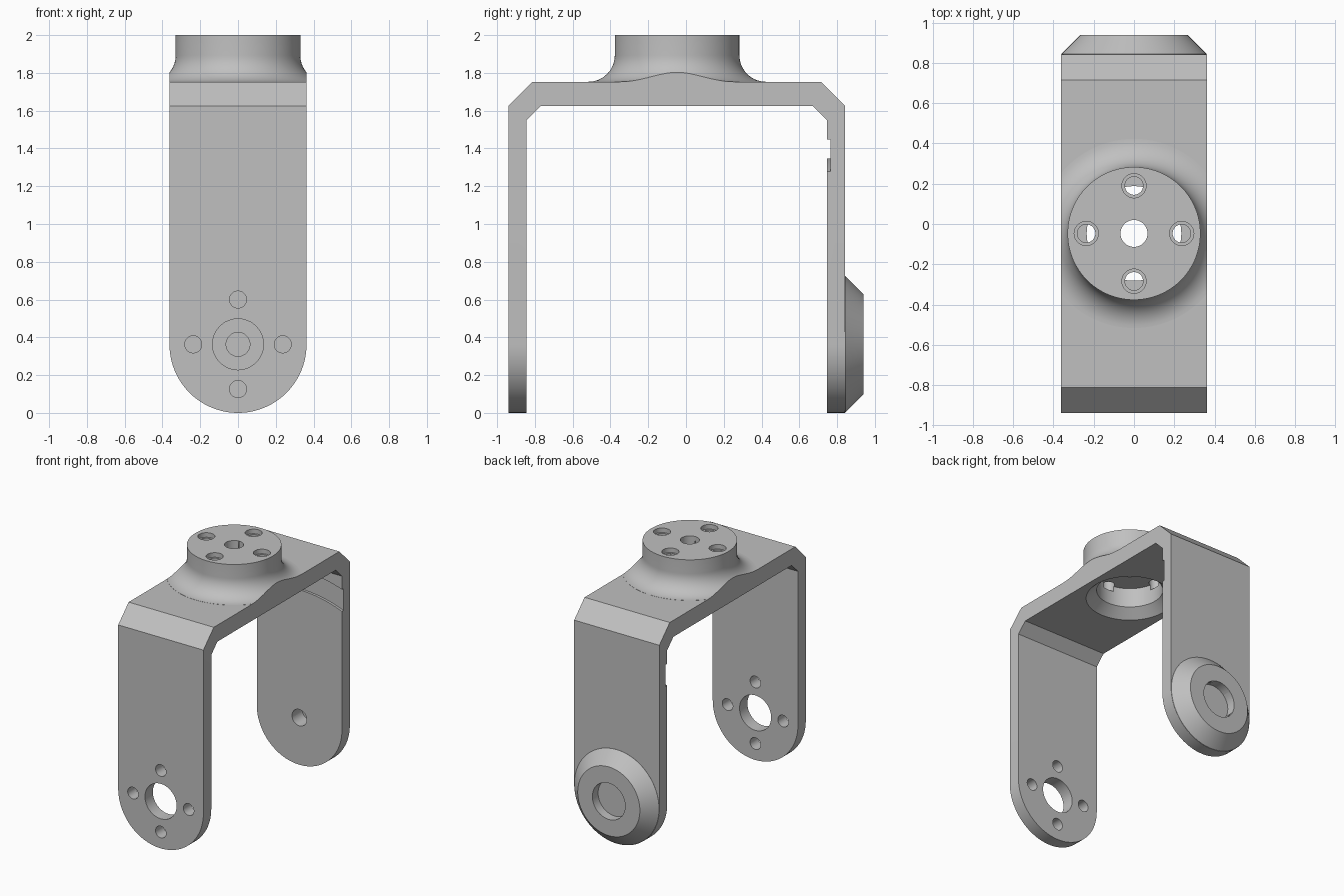
import bpy, bmesh, math

if "Cube" in bpy.data.objects:
    bpy.data.objects.remove(bpy.data.objects["Cube"])

R = 0.363            # half width and leg end radius
CY = -0.047          # hub centre in y
BACK = 0.843         # outer face of the back leg

grey = bpy.data.materials.new("bracket grey")
grey.diffuse_color = (0.527, 0.527, 0.527, 1)
grey.use_nodes = True
grey.node_tree.nodes["Principled BSDF"].inputs["Base Color"].default_value = grey.diffuse_color


def finish(name, bm):
    bmesh.ops.remove_doubles(bm, verts=bm.verts, dist=1e-5)
    bmesh.ops.recalc_face_normals(bm, faces=bm.faces)
    me = bpy.data.meshes.new(name)
    bm.to_mesh(me)
    bm.free()
    me.materials.append(grey)
    ob = bpy.data.objects.new(name, me)
    bpy.context.collection.objects.link(ob)
    return ob


def prism(name, pts, axis, a, b):
    """Extrude a closed outline: axis x takes (y, z) points, axis y takes (x, z)."""
    bm = bmesh.new()
    put = (lambda p, d: (d, p[0], p[1])) if axis == "x" else (lambda p, d: (p[0], d, p[1]))
    lo = [bm.verts.new(put(p, a)) for p in pts]
    hi = [bm.verts.new(put(p, b)) for p in pts]
    bm.faces.new(lo)
    bm.faces.new(hi)
    for i in range(len(pts)):
        j = (i + 1) % len(pts)
        bm.faces.new((lo[i], lo[j], hi[j], hi[i]))
    return finish(name, bm)


def lathe(name, prof, axis, u, v, n=96):
    """Turn a closed (radius, height) profile round a z or y axis through (u, v)."""
    bm = bmesh.new()
    rings = []
    for r, h in prof:
        ring = []
        for k in range(n):
            t = 2 * math.pi * k / n
            a, b = u + r * math.cos(t), v + r * math.sin(t)
            ring.append(bm.verts.new((a, b, h) if axis == "z" else (a, h, b)))
        rings.append(ring)
    for i in range(len(prof)):
        j = (i + 1) % len(prof)
        if prof[i][0] == 0 and prof[j][0] == 0:
            continue
        for k in range(n):
            m = (k + 1) % n
            bm.faces.new((rings[i][k], rings[i][m], rings[j][m], rings[j][k]))
    return finish(name, bm)


def hole(r, a, b, axis, u, v):
    return lathe("hole_cutter", [(0, a), (r, a), (r, b), (0, b)], axis, u, v, 48)


def combine(ob, other, op):
    m = ob.modifiers.new(op, "BOOLEAN")
    m.operation, m.solver, m.object = op, "EXACT", other
    dg = bpy.context.evaluated_depsgraph_get()
    me = bpy.data.meshes.new_from_object(ob.evaluated_get(dg))
    ob.modifiers.clear()
    ob.data = me
    bpy.data.objects.remove(other, do_unlink=True)


# U-shaped frame with chamfered corners
bracket = prism("fork_bracket", [
    (-0.94, -0.1), (-0.94, 1.625), (-0.813, 1.752), (0.716, 1.752), (BACK, 1.625), (BACK, -0.1),
    (0.747, -0.1), (0.747, 1.55), (0.672, 1.625), (-0.769, 1.625), (-0.844, 1.55), (-0.844, -0.1),
], "x", -0.5, 0.5)

# Round hub on top with a filleted foot
F = 0.14
foot = [(0.47 - F * math.sin(t), 1.893 - F * math.cos(t))
        for t in (math.pi / 2 * i / 14 for i in range(15))]
hub = lathe("top_hub", [(0, 1.70), (0.47, 1.70)] + foot + [(0.33, 2.0), (0, 2.0)], "z", 0, CY, 128)
combine(bracket, hub, "UNION")

# Trim to the front outline: straight sides, round leg ends
arc = [(R * math.cos(t), R + R * math.sin(t))
       for t in (math.pi + math.pi * i / 48 for i in range(49))]
combine(bracket, prism("outline", arc + [(R, 2.2), (-R, 2.2)], "y", -1.2, 1.2), "INTERSECT")

# Bevelled pivot boss on the back leg
boss = lathe("pivot_boss", [(0, 0.80), (0.361, 0.80), (0.361, BACK + 0.001), (0.265, 0.94), (0, 0.94)],
             "y", 0, R)
combine(bracket, boss, "UNION")

# Pivot holes, hub bore, hub cavity and curved groove inside the back leg
cutters = [
    hole(0.135, -1.1, -0.7, "y", 0, R),
    hole(0.063, 0.6, 1.1, "y", 0, R),
    hole(0.14, 0.87, 1.1, "y", 0, R),
    lathe("hub_cavity", [(0, 1.55), (0.31, 1.55), (0.31, 1.625), (0.235, 1.69),
                         (0.235, 1.84), (0, 1.84)], "z", 0, CY),
    hole(0.067, 1.75, 2.1, "z", 0, CY),
    lathe("groove", [(0.985, 0.70), (1.143, 0.70), (1.143, 0.766), (0.985, 0.766)], "y", 0, R, 160),
]
# Four screw holes round the front pivot and round the hub
for dx, dy in ((1, 0), (-1, 0), (0, 1), (0, -1)):
    x, d = 0.237 * dx, 0.237 * dy
    cutters += [hole(0.045, -1.1, -0.7, "y", x, R + d),
                hole(0.045, 1.80, 2.1, "z", x, CY + d),
                hole(0.06, 1.965, 2.1, "z", x, CY + d)]
for c in cutters:
    combine(bracket, c, "DIFFERENCE")

bpy.context.view_layer.objects.active = bracket
bracket.select_set(True)
bpy.ops.object.shade_smooth_by_angle(angle=math.radians(25))
